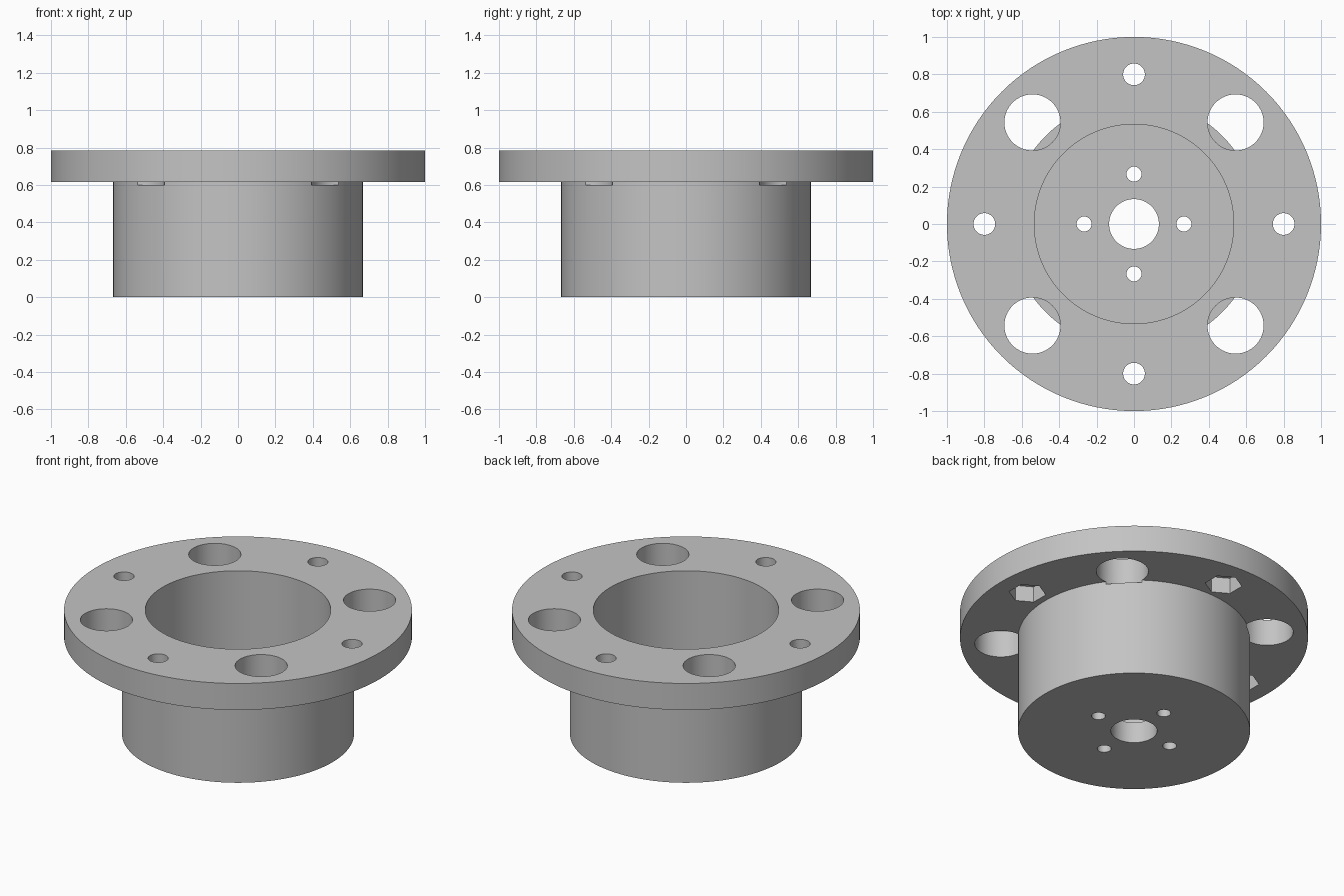
import bpy, bmesh, math
from mathutils import Matrix, Vector

cube = bpy.data.objects.get("Cube")
if cube:
    bpy.data.objects.remove(cube, do_unlink=True)

TOP, FLANGE_Z, FLOOR = 0.785, 0.617, 0.133

grey = bpy.data.materials.new("plain_grey")
grey.use_nodes = True
GREY = (0.55, 0.55, 0.55, 1)
grey.diffuse_color = GREY
grey.node_tree.nodes["Principled BSDF"].inputs["Base Color"].default_value = GREY


def make_object(name, bm):
    bmesh.ops.recalc_face_normals(bm, faces=bm.faces[:])
    mesh = bpy.data.meshes.new(name)
    bm.to_mesh(mesh)
    bm.free()
    mesh.materials.append(grey)
    obj = bpy.data.objects.new(name, mesh)
    bpy.context.scene.collection.objects.link(obj)
    return obj


def lathe(name, profile, steps=128):
    """Revolve a closed (radius, height) profile about the z axis."""
    bm = bmesh.new()
    rings = []
    for i in range(steps):
        a = math.tau * i / steps
        rings.append([bm.verts.new((r * math.cos(a), r * math.sin(a), z)) for r, z in profile])
    n = len(profile)
    for i in range(steps):
        a, b = rings[i], rings[(i + 1) % steps]
        for j in range(n):
            k = (j + 1) % n
            bm.faces.new((a[j], b[j], b[k], a[k]))
    return make_object(name, bm)


def add_prisms(bm, distance, radius, z0, z1, start=0, sides=48, twist=0):
    """Four upright prisms spaced evenly on a circle."""
    for i in range(4):
        a = math.radians(start + 90 * i)
        centre = Vector((distance * math.cos(a), distance * math.sin(a), (z0 + z1) / 2))
        bmesh.ops.create_cone(bm, cap_ends=True, segments=sides, radius1=radius,
                              radius2=radius, depth=z1 - z0,
                              matrix=Matrix.Translation(centre) @ Matrix.Rotation(twist, 4, 'Z'))


def cut(target, cutter):
    cutter.hide_render = True
    mod = target.modifiers.new("cut", 'BOOLEAN')
    mod.operation = 'DIFFERENCE'
    mod.solver = 'EXACT'
    mod.object = cutter
    bpy.context.view_layer.objects.active = target
    bpy.ops.object.modifier_apply(modifier=mod.name)
    bpy.data.objects.remove(cutter, do_unlink=True)


# Flanged cup with a wide bore and a centre hole in its floor
hub = lathe("flanged_hub", [(0.133, 0), (0.667, 0), (0.667, FLANGE_Z), (1, FLANGE_Z),
                            (1, TOP), (0.533, TOP), (0.533, FLOOR), (0.133, FLOOR)])

# Round holes: large flange holes notching the hub, bolt holes, floor screw holes
bm = bmesh.new()
add_prisms(bm, 0.768, 0.15, 0.6, 1, start=45, sides=64)
add_prisms(bm, 0.8, 0.058, 0.5, 1)
add_prisms(bm, 0.267, 0.04, -0.1, 0.3)
cut(hub, make_object("hole_cutter", bm))

# Hexagonal nut pockets under the flange; corners point along y
bm = bmesh.new()
add_prisms(bm, 0.8, 0.107, 0.5, FLANGE_Z + 0.1, sides=6)
for v in bm.verts:
    # Snap each corner onto a hexagon with a corner facing y
    cx, cy = (math.copysign(0.8, v.co.x), 0) if abs(v.co.x) > abs(v.co.y) else (0, math.copysign(0.8, v.co.y))
    a = math.atan2(v.co.y - cy, v.co.x - cx)
    a = math.radians(60 * math.floor(math.degrees(a) / 60 + 0.01) + 30)
    v.co.x, v.co.y = cx + 0.107 * math.cos(a), cy + 0.107 * math.sin(a)
cut(hub, make_object("nut_pocket_cutter", bm))

# Smooth round walls, crisp rims
bpy.ops.object.select_all(action='DESELECT')
hub.select_set(True)
bpy.context.view_layer.objects.active = hub
bpy.ops.object.shade_smooth_by_angle(angle=math.radians(30))
